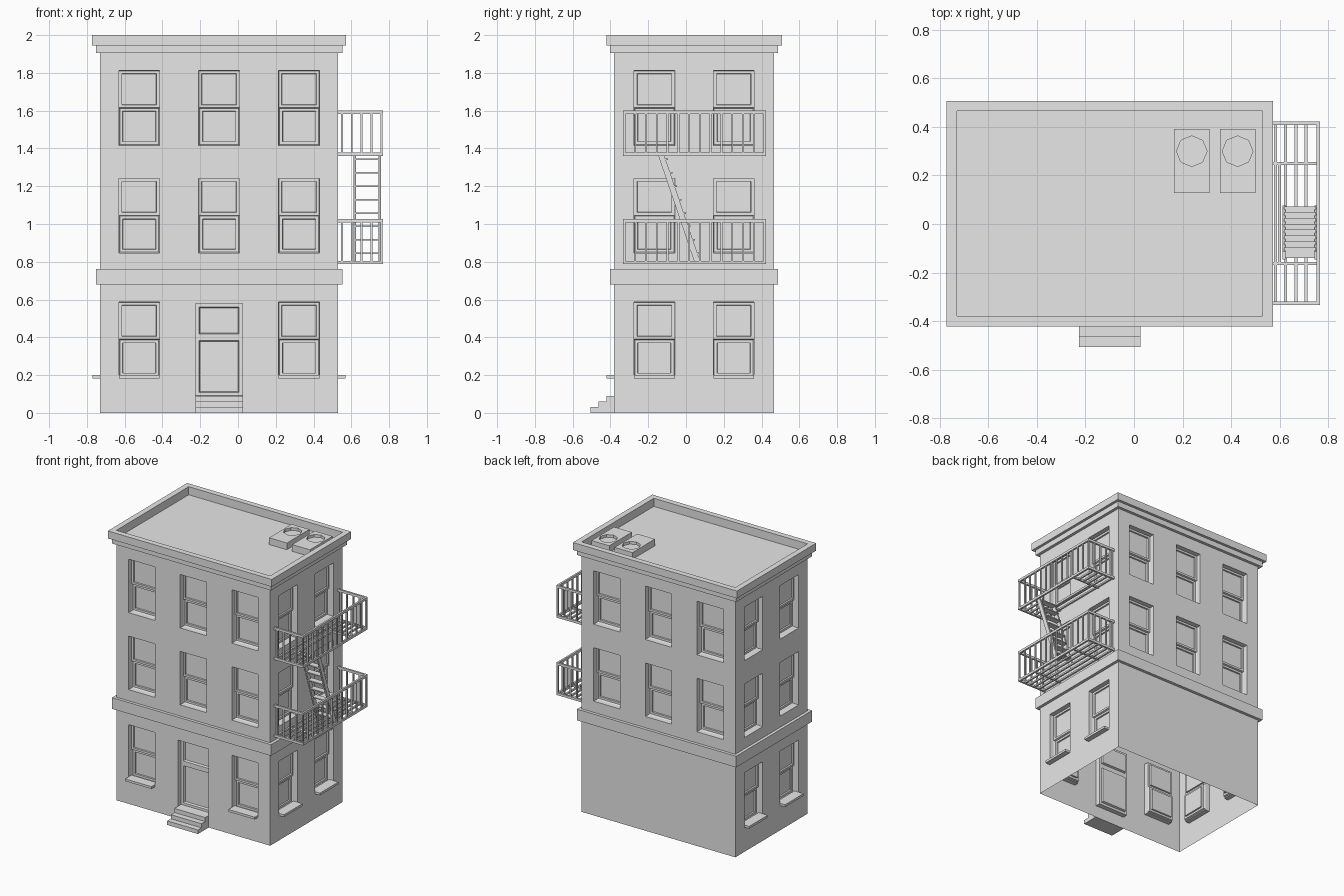
import bpy, bmesh, math
from mathutils import Vector, Matrix

if "Cube" in bpy.data.objects:
    bpy.data.objects.remove(bpy.data.objects["Cube"], do_unlink=True)

grey = bpy.data.materials.new("plain_grey")
grey.use_nodes = True
grey.diffuse_color = (0.8, 0.8, 0.8, 1)
grey.node_tree.nodes["Principled BSDF"].inputs["Base Color"].default_value = (0.8, 0.8, 0.8, 1)

# Main wall outline
X0, X1, Y0, Y1 = -0.73, 0.53, -0.38, 0.465
CX, CY = (X0 + X1) / 2, (Y0 + Y1) / 2
ROOF = 1.94


def finish(name, bm):
    mesh = bpy.data.meshes.new(name)
    bm.to_mesh(mesh)
    bm.free()
    mesh.materials.append(grey)
    obj = bpy.data.objects.new(name, mesh)
    bpy.context.collection.objects.link(obj)
    return obj


def add_box(bm, lo, hi):
    lo, hi = Vector(lo), Vector(hi)
    m = Matrix.Translation((lo + hi) / 2) @ Matrix.Diagonal((*(hi - lo), 1))
    return bmesh.ops.create_cube(bm, size=1, matrix=m)["verts"]


def boxes(name, spans):
    bm = bmesh.new()
    for lo, hi in spans:
        add_box(bm, lo, hi)
    return finish(name, bm)


def ring(name, out, z0, z1):
    """Rectangular band around the walls."""
    bm = bmesh.new()
    loops = []
    for grow, z in ((0, z0), (out, z0), (out, z1), (0, z1)):
        loops.append([bm.verts.new((CX + sx * (X1 - CX + grow), CY + sy * (Y1 - CY + grow), z))
                      for sx, sy in ((-1, -1), (1, -1), (1, 1), (-1, 1))])
    for i in range(4):
        a, b = loops[i], loops[(i + 1) % 4]
        for k in range(4):
            n = (k + 1) % 4
            bm.faces.new((a[k], a[n], b[n], b[k]))
    bmesh.ops.recalc_face_normals(bm, faces=bm.faces)
    finish(name, bm)


# Walls: open-bottomed shell with recessed windows and door
walls = bmesh.new()
add_box(walls, (X0, Y0, 0), (X1, Y1, ROOF))
bmesh.ops.delete(walls, geom=[f for f in walls.faces if f.normal.z < -0.5], context="FACES")


def cut(normal, axis, value, z0=0, z1=ROOF):
    faces = [f for f in walls.faces if f.normal.dot(normal) > 0.9
             and z0 < f.calc_center_median().z < z1]
    geom = set(faces)
    for f in faces:
        geom.update(f.edges)
        geom.update(f.verts)
    co, no = Vector(), Vector()
    co[axis], no[axis] = value, 1
    bmesh.ops.bisect_plane(walls, geom=list(geom), dist=1e-5, plane_co=co, plane_no=no)
    walls.normal_update()


def opening(normal, axis, u0, u1, z0, zm, z1):
    """Return the lower and upper pane faces of an opening."""
    found = []
    for f in walls.faces:
        c = f.calc_center_median()
        if f.normal.dot(normal) > 0.9 and u0 < c[axis] < u1 and z0 < c.z < z1:
            found.append(f)
    return sorted(found, key=lambda f: f.calc_center_median().z)


def sink(faces, thickness, depth, each=False):
    op = bmesh.ops.inset_individual if each else bmesh.ops.inset_region
    op(walls, faces=faces, thickness=thickness, depth=depth, use_even_offset=True)
    walls.normal_update()


FLOORS = ((0, 0.72, 0.19), (0.72, 1.33, 0.846), (1.33, ROOF, 1.416))
W, H, MID = 0.108, 0.396, 0.2
front_back = [CX - 0.423, CX, CX + 0.423]
sides = [CY - 0.21, CY + 0.21]
jobs = []
for normal in (Vector((0, -1, 0)), Vector((0, 1, 0)), Vector((-1, 0, 0)), Vector((1, 0, 0))):
    axis = 0 if normal.y else 1
    for z in (0.72, 1.33):
        cut(normal, axis=2, value=z)
    for level, (f0, f1, sill) in enumerate(FLOORS):
        if level == 0 and normal.y > 0:
            continue                      # blank ground floor at the back
        holes = [(u - W, u + W, sill, sill + MID, sill + H, False)
                 for u in (sides if axis else front_back)]
        if level == 0 and normal.y < 0:
            holes[1] = (CX - 0.125, CX + 0.125, 0.09, 0.4, 0.58, True)
        for hole in holes:
            cut(normal, axis, hole[0], f0, f1)
            cut(normal, axis, hole[1], f0, f1)
        for u0, u1, z0, zm, z1, door in holes:
            column = [f for f in walls.faces if f.normal.dot(normal) > 0.9
                      and u0 < f.calc_center_median()[axis] < u1
                      and f0 < f.calc_center_median().z < f1]
            for z in (z0, zm, z1):
                geom = {g for f in column if f.is_valid for g in (f, *f.edges, *f.verts)}
                res = bmesh.ops.bisect_plane(walls, geom=list(geom), dist=1e-5,
                                             plane_co=(0, 0, z), plane_no=(0, 0, 1))
                column = [g for g in res["geom"] if isinstance(g, bmesh.types.BMFace)]
            walls.normal_update()
            jobs.append((normal, axis, u0, u1, z0, zm, z1, door))

for *where, door in jobs:
    panes = opening(*where)
    sink(panes, 0.001, -0.035)
    if door:
        sink(panes, 0.018, 0, each=True)
        sink(panes, 0.005, -0.015, each=True)
    else:
        sink(panes[:1], 0.004, -0.012)    # lower sash sits behind the upper one
        sink(panes, 0.015, 0, each=True)
        sink(panes, 0.002, -0.01, each=True)
finish("walls", walls)

# Bands and roof edge
ring("floor_band", 0.022, 0.68, 0.763)
ring("lower_cornice", 0.022, 1.905, 1.945)
ring("parapet", 0.042, 1.945, 2.0)
ring("parapet_inner_lip", 0.0005, ROOF, 1.946)

# Ground floor sills
spans = []
for u in (front_back[0], front_back[2]):
    spans.append(((u - W, Y0 - 0.04, 0.183), (u + W, Y0 + 0.035, 0.2)))
for v in sides:
    spans.append(((X0 - 0.04, v - W, 0.183), (X0 + 0.035, v + W, 0.2)))
    spans.append(((X1 - 0.035, v - W, 0.183), (X1 + 0.04, v + W, 0.2)))
boxes("window_sills", spans)

# Door steps
boxes("door_steps", [((CX - 0.126, Y0 - 0.042 * (3 - i), 0.03 * i),
                      (CX + 0.126, Y0, 0.03 * (i + 1))) for i in range(3)])

# Roof units with sunken octagonal fans
for name, x in (("roof_unit_inner", 0.238), ("roof_unit_outer", 0.427)):
    bm = bmesh.new()
    zt = 1.99
    base = [(x + sx * 0.073, 0.26 + sy * 0.132) for sx, sy in ((1, 1), (-1, 1), (-1, -1), (1, -1))]
    low = [bm.verts.new((*p, ROOF)) for p in base]
    top = [bm.verts.new((*p, zt)) for p in base]
    rim, well = ([bm.verts.new((x + 0.063 * math.cos(k * math.pi / 4),
                                0.3 + 0.063 * math.sin(k * math.pi / 4), z)) for k in range(8)]
                 for z in (zt, zt - 0.02))
    for k in range(4):
        n = (k + 1) % 4
        a, b, c = (2 * k + 1), (2 * k + 2) % 8, (2 * k + 3) % 8
        bm.faces.new((low[k], low[n], top[n], top[k]))
        bm.faces.new((top[k], top[n], rim[c], rim[b], rim[a]))
    for k in range(8):
        n = (k + 1) % 8
        bm.faces.new((rim[k], rim[n], well[n], well[k]))
    bm.faces.new(well)
    bmesh.ops.recalc_face_normals(bm, faces=bm.faces)
    finish(name, bm)

# Fire escape balconies
EX, EY0, EY1 = 0.767, -0.333, 0.423
B = 0.014
HX, HY0, HY1 = 0.6, -0.162, 0.25          # stair hatch


def balcony(name, z, hatch):
    spans = []
    top = z + 0.24
    for h in (z, top - 0.018):            # floor frame and handrail
        spans.append(((EX - B, EY0, h), (EX, EY1, h + 0.018)))
        for y in (EY0, EY1 - B):
            spans.append(((X1, y, h), (EX, y + B, h + 0.018)))
    for i in range(14):                   # long side balusters
        y = EY0 + 0.002 + i * (EY1 - EY0 - B) / 13
        spans.append(((EX - 0.012, y, z), (EX - 0.002, y + 0.01, top - 0.01)))
    for i in range(4):                    # end balusters
        x = 0.545 + i * 0.052
        for y in (EY0 + 0.002, EY1 - 0.012):
            spans.append(((x, y, z), (x + 0.01, y + 0.01, top - 0.01)))
    for i in range(5):                    # floor slats
        x = 0.535 + i * 0.042
        runs = [(EY0, HY0), (HY1, EY1)] if hatch and x > HX else [(EY0, EY1)]
        for a, b in runs:
            spans.append(((x, a, z + 0.003), (x + 0.012, b, z + 0.015)))
    for y in (HY0, HY1):                  # cross bars
        spans.append(((X1, y - 0.006, z), (EX, y + 0.006, z + 0.014)))
    if hatch:
        spans.append(((HX - 0.006, HY0, z), (HX + 0.006, HY1, z + 0.016)))
    boxes(name, spans)


balcony("lower_balcony", 0.787, False)
balcony("upper_balcony", 1.36, True)

# Fire escape stair: two sloping stringers and flat treads
bm = bmesh.new()
ZB, ZT, YB, YT = 0.8, 1.36, 0.06, -0.13
for x in (0.612, 0.744):
    for v in add_box(bm, (x, -0.016, ZB), (x + 0.012, 0.016, ZT)):
        v.co.y += YB + (YT - YB) * (v.co.z - ZB) / (ZT - ZB)
for i in range(8):
    z = 0.845 + i * 0.071
    y = YB + (YT - YB) * (z - ZB) / (ZT - ZB)
    add_box(bm, (0.618, y - 0.016, z - 0.004), (0.75, y + 0.028, z + 0.004))
finish("escape_stair", bm)
